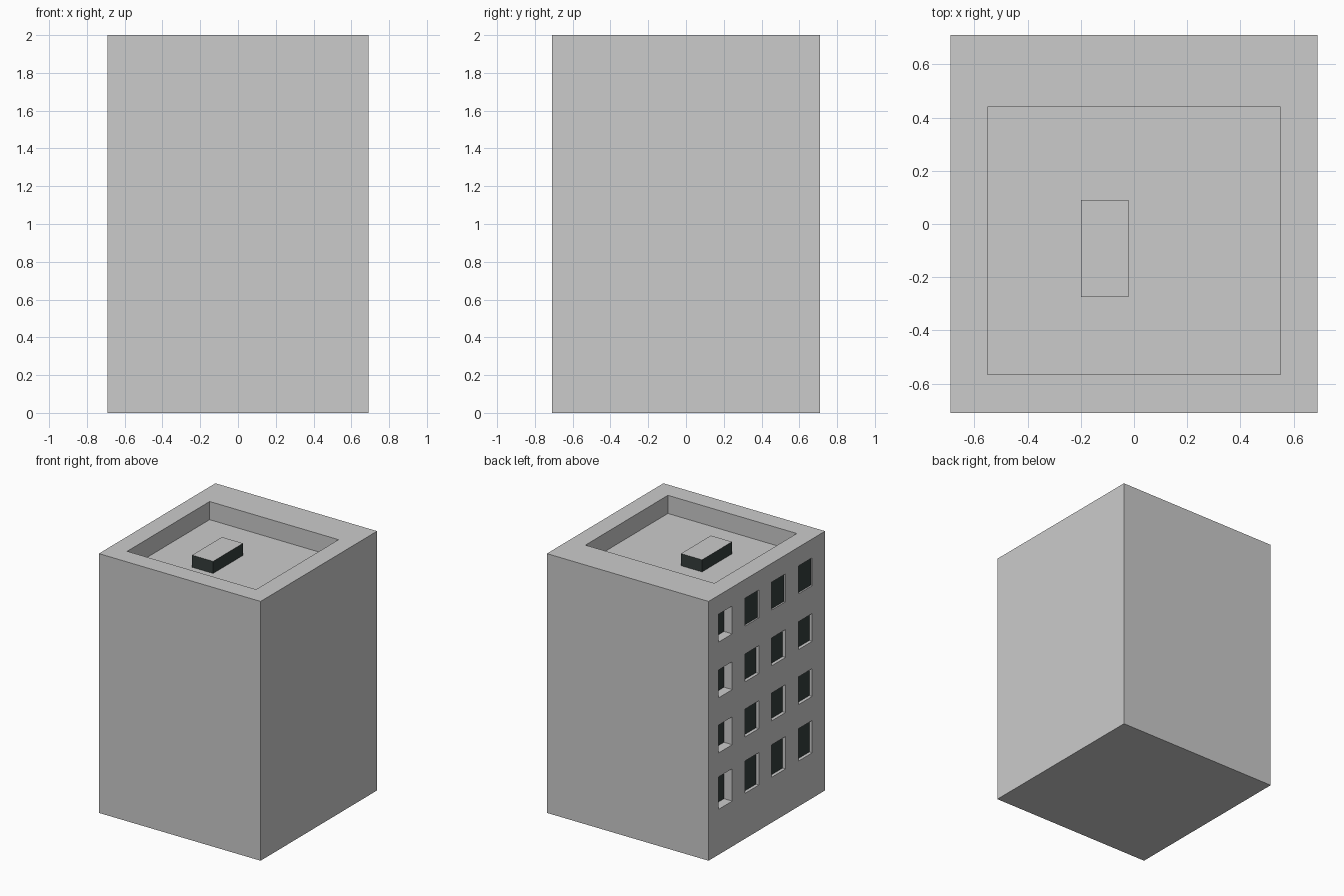
import bpy, bmesh

if "Cube" in bpy.data.objects:
    bpy.data.objects.remove(bpy.data.objects["Cube"])

def add_box(bm, x0, x1, y0, y1, z0, z1):
    verts = bmesh.ops.create_cube(bm, size=1)["verts"]
    for v in verts:
        v.co = (x1 if v.co.x > 0 else x0,
                y1 if v.co.y > 0 else y0,
                z1 if v.co.z > 0 else z0)

def make_object(name, boxes):
    bm = bmesh.new()
    for b in boxes:
        add_box(bm, *b)
    mesh = bpy.data.meshes.new(name)
    bm.to_mesh(mesh)
    bm.free()
    obj = bpy.data.objects.new(name, mesh)
    bpy.context.collection.objects.link(obj)
    return obj

dark = bpy.data.materials.new("dark_glass")
dark.diffuse_color = (0.035, 0.048, 0.045, 1)
dark.use_nodes = True
dark.node_tree.nodes["Principled BSDF"].inputs["Base Color"].default_value = dark.diffuse_color

# Main block
W, D = 0.69, 0.71
FLOOR = 1.86
body = make_object("building_block", [(-W, W, -D, D, 0, 2)])

# Cutters: sunken roof and a grid of windows on the left wall
cuts = [(-0.55, 0.55, -0.565, 0.44, FLOOR, 2.1)]
rows = [(0.35, 0.60, 0.025), (0.785, 1.0, 0.025),
        (1.21, 1.425, 0.025), (1.64, 1.855, 0.012)]
for z0, z1, depth in rows:
    for col in range(4):
        y1 = 0.592 - col * 0.325
        d = 0.07 if col == 0 else depth
        cuts.append((-W - 0.1, -W + d, y1 - 0.17, y1, z0, z1))
cutter = make_object("window_and_roof_cutter", cuts)
cutter.hide_render = True

mod = body.modifiers.new("cut", "BOOLEAN")
mod.operation = "DIFFERENCE"
mod.solver = "EXACT"
mod.object = cutter
bpy.context.view_layer.objects.active = body
bpy.ops.object.modifier_apply(modifier=mod.name)
bpy.data.objects.remove(cutter)

# Dark panes at the back of the window recesses
body.data.materials.clear()
body.data.materials.append(None)
body.data.materials.append(dark)
for p in body.data.polygons:
    recessed = -W + 0.005 < p.center.x < -W + 0.1
    p.material_index = 1 if p.normal.x < -0.9 and recessed else 0

# Rooftop unit with dark sides and a grey lid
unit = make_object("rooftop_unit", [(-0.2, -0.02, -0.275, 0.09, FLOOR, 1.953)])
unit.data.materials.append(None)
unit.data.materials.append(dark)
for p in unit.data.polygons:
    p.material_index = 1 if abs(p.normal.z) < 0.5 else 0
